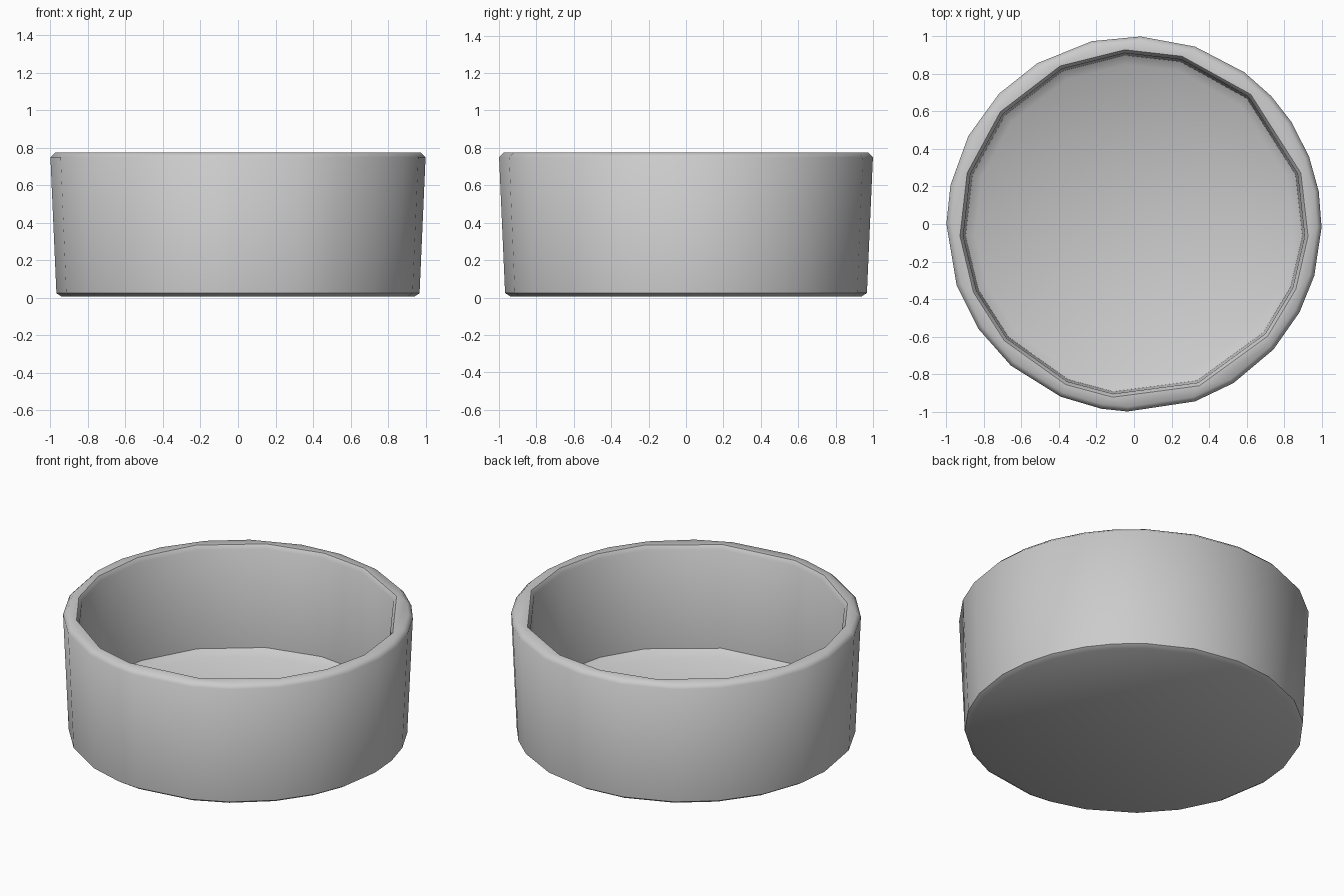
import bpy, bmesh, math

if "Cube" in bpy.data.objects:
    bpy.data.objects.remove(bpy.data.objects["Cube"])

# Uneven facet angles (degrees) of the outer and inner walls
OUTER = [-161, -146, -131, -113, -100, -92, -71, -58, -42, -28, -16, -1, 10,
         21, 33, 43, 54, 71, 88, 103, 121, 136, 152, 168, 180]
INNER = [-176, -157, -138, -113, -97, -68, -40, -22, -4, 17, 48, 74, 93,
         115, 140, 163]

bm = bmesh.new()


def ring(angles, r, z):
    return [bm.verts.new((r * math.cos(math.radians(a)),
                          r * math.sin(math.radians(a)), z)) for a in angles]


def skin(a, b):
    for i in range(len(a)):
        j = (i + 1) % len(a)
        bm.faces.new((a[i], a[j], b[j], b[i]))


def stitch(a, ang_a, b, ang_b):
    # Triangle strip between two rings with different counts
    i = j = 0
    na, nb = len(a), len(b)
    while i < na or j < nb:
        next_a = ang_a[(i + 1) % na] + 360 * ((i + 1) // na)
        next_b = ang_b[(j + 1) % nb] + 360 * ((j + 1) // nb)
        if j >= nb or (i < na and next_a < next_b):
            bm.faces.new((a[i % na], a[(i + 1) % na], b[j % nb]))
            i += 1
        else:
            bm.faces.new((a[i % na], b[(j + 1) % nb], b[j % nb]))
            j += 1


# Outer wall from underside to rim
outer = [ring(OUTER, r, z) for r, z in
         [(0.94, 0.012), (0.968, 0.03), (1.0, 0.755), (0.975, 0.78)]]
for lo, hi in zip(outer, outer[1:]):
    skin(lo, hi)
bm.faces.new(outer[0])

# Inner wall from rim down to the floor
inner = [ring(INNER, r, z) for r, z in
         [(0.93, 0.78), (0.912, 0.755), (0.90, 0.14), (0.85, 0.105)]]
for hi, lo in zip(inner, inner[1:]):
    skin(hi, lo)
bm.faces.new(inner[-1])

# Rim
stitch(outer[-1], OUTER, inner[0], INNER)

bmesh.ops.recalc_face_normals(bm, faces=bm.faces)
top = max(v.co.z for v in bm.verts)
for v in bm.verts:
    v.co.z -= 0.006
me = bpy.data.meshes.new("round_dish")
bm.to_mesh(me)
bm.free()
dish = bpy.data.objects.new("round_dish", me)
bpy.context.collection.objects.link(dish)

mat = bpy.data.materials.new("light_grey")
mat.diffuse_color = (0.6, 0.6, 0.6, 1)
mat.use_nodes = True
mat.node_tree.nodes["Principled BSDF"].inputs["Base Color"].default_value = mat.diffuse_color
me.materials.append(mat)

bpy.context.view_layer.objects.active = dish
dish.select_set(True)
bpy.ops.object.shade_smooth_by_angle(angle=math.radians(50))
